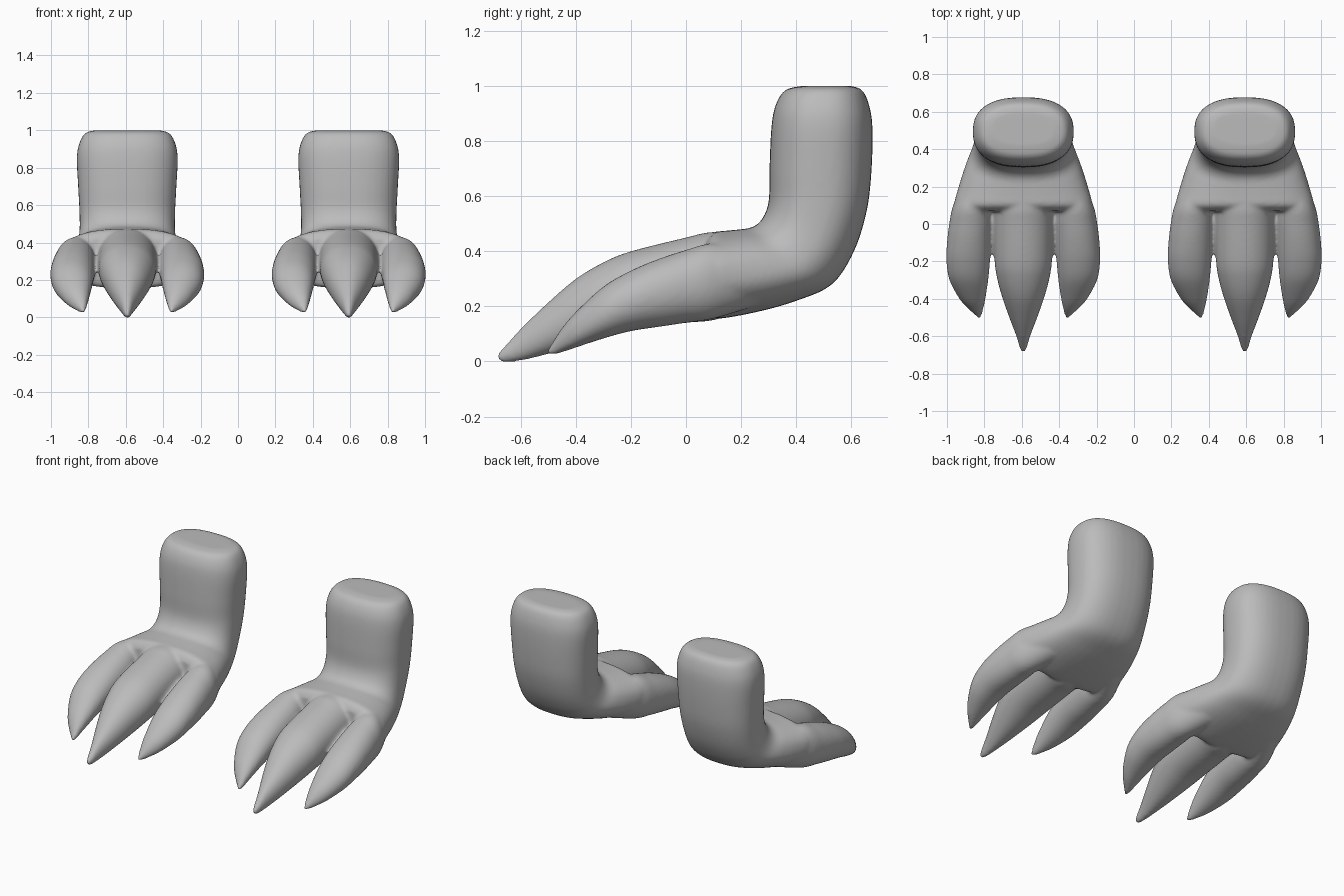
import bpy
import bmesh
from math import cos, sin, pi, copysign
from mathutils import Vector

cube = bpy.data.objects.get("Cube")
if cube:
    bpy.data.objects.remove(cube)

grey = bpy.data.materials.new("clay grey")
grey.use_nodes = True
colour = (0.5, 0.5, 0.5, 1)
grey.diffuse_color = colour
grey.node_tree.nodes["Principled BSDF"].inputs["Base Color"].default_value = colour

SIDES = 40
STEPS = 5
FOOT_X = 0.592

# Leg and palm: half width, front or top point (y, z), back or bottom point (y, z)
LEG = [
    (.17, .42, 1.0, .60, 1.0), (.225, .36, .985, .64, .985),
    (.257, .325, .93, .665, .93), (.27, .31, .85, .677, .85),
    (.263, .303, .7, .674, .7), (.256, .30, .58, .657, .55),
    (.256, .275, .515, .61, .40), (.272, .24, .487, .53, .28),
    (.31, .2, .48, .40, .22), (.345, .15, .475, .25, .178),
    (.37, .1, .468, .1, .155), (.34, .07, .43, .07, .19),
]

# Toes: y, inner x, outer x, top z, bottom z
MIDDLE_TOE = [
    (.25, -.13, .13, .455, .2), (.1, -.155, .155, .47, .15),
    (0, -.157, .157, .45, .14), (-.2, -.153, .153, .40, .11),
    (-.3, -.138, .138, .36, .085), (-.4, -.11, .11, .30, .055),
    (-.5, -.075, .075, .215, .027), (-.6, -.037, .037, .12, .002),
    (-.66, -.02, .02, .055, -.003), (-.685, -.009, .009, .03, .002),
]
SIDE_TOE = [
    (.25, .1, .31, .42, .2), (.1, .165, .375, .43, .155),
    (0, .168, .396, .405, .14), (-.1, .172, .408, .372, .125),
    (-.2, .178, .411, .33, .11), (-.3, .187, .395, .272, .083),
    (-.4, .202, .342, .18, .05), (-.45, .212, .298, .122, .033),
    (-.49, .222, .255, .062, .022), (-.505, .229, .243, .045, .026),
]


def toe_rows(stations, side=1):
    """Centre x, half width, top point and bottom point of each toe section."""
    return [(side * (a + b) / 2, (b - a) / 2, y, top, y, low)
            for y, a, b, top, low in stations]


def smooth_rows(rows):
    """Fill in between the stations with a smooth curve."""
    pts = [Vector(r) for r in rows]
    last = len(pts) - 1
    out = []
    for i in range(last):
        p, q = pts[i], pts[i + 1]
        m = (q - pts[max(i - 1, 0)]) / 2
        n = (pts[min(i + 2, last)] - p) / 2
        for k in range(STEPS):
            t = k / STEPS
            out.append(p * (2*t**3 - 3*t*t + 1) + m * (t**3 - 2*t*t + t)
                       + q * (3*t*t - 2*t**3) + n * (t**3 - t*t))
    return out + [pts[last]]


def loft(bm, rows, power):
    """Skin rounded sections into a closed tube."""
    rings = []
    for x, w, ya, za, yb, zb in smooth_rows(rows):
        a, b = Vector((x, ya, za)), Vector((x, yb, zb))
        mid, half = (a + b) / 2, (a - b) / 2
        ring = []
        for k in range(SIDES):
            c, s = cos(2 * pi * k / SIDES), sin(2 * pi * k / SIDES)
            u = copysign(abs(c) ** (2 / power), c)
            v = copysign(abs(s) ** (2 / power), s)
            ring.append(bm.verts.new(mid + half * v + Vector((u * w, 0, 0))))
        rings.append(ring)
    for r, q in zip(rings, rings[1:]):
        for k in range(SIDES):
            j = (k + 1) % SIDES
            bm.faces.new((r[k], r[j], q[j], q[k]))
    bm.faces.new(rings[0][::-1])
    bm.faces.new(rings[-1])


def foot(name, x):
    bm = bmesh.new()
    loft(bm, [(0, *row) for row in LEG], 2.45)
    loft(bm, toe_rows(MIDDLE_TOE), 2.1)
    for side in (-1, 1):
        loft(bm, toe_rows(SIDE_TOE, side), 2.1)
    bmesh.ops.recalc_face_normals(bm, faces=bm.faces)
    mesh = bpy.data.meshes.new(name)
    bm.to_mesh(mesh)
    bm.free()
    mesh.materials.append(grey)
    mesh.shade_smooth()
    obj = bpy.data.objects.new(name, mesh)
    obj.location.x = x
    bpy.context.collection.objects.link(obj)
    # Fuse leg and toes into one skin, then soften the joins
    fuse = obj.modifiers.new("fuse", 'REMESH')
    fuse.mode = 'VOXEL'
    fuse.voxel_size = 0.01
    fuse.use_smooth_shade = True
    soften = obj.modifiers.new("soften", 'SMOOTH')
    soften.factor = 0.5
    soften.iterations = 10


foot("left_foot", FOOT_X)
foot("right_foot", -FOOT_X)
